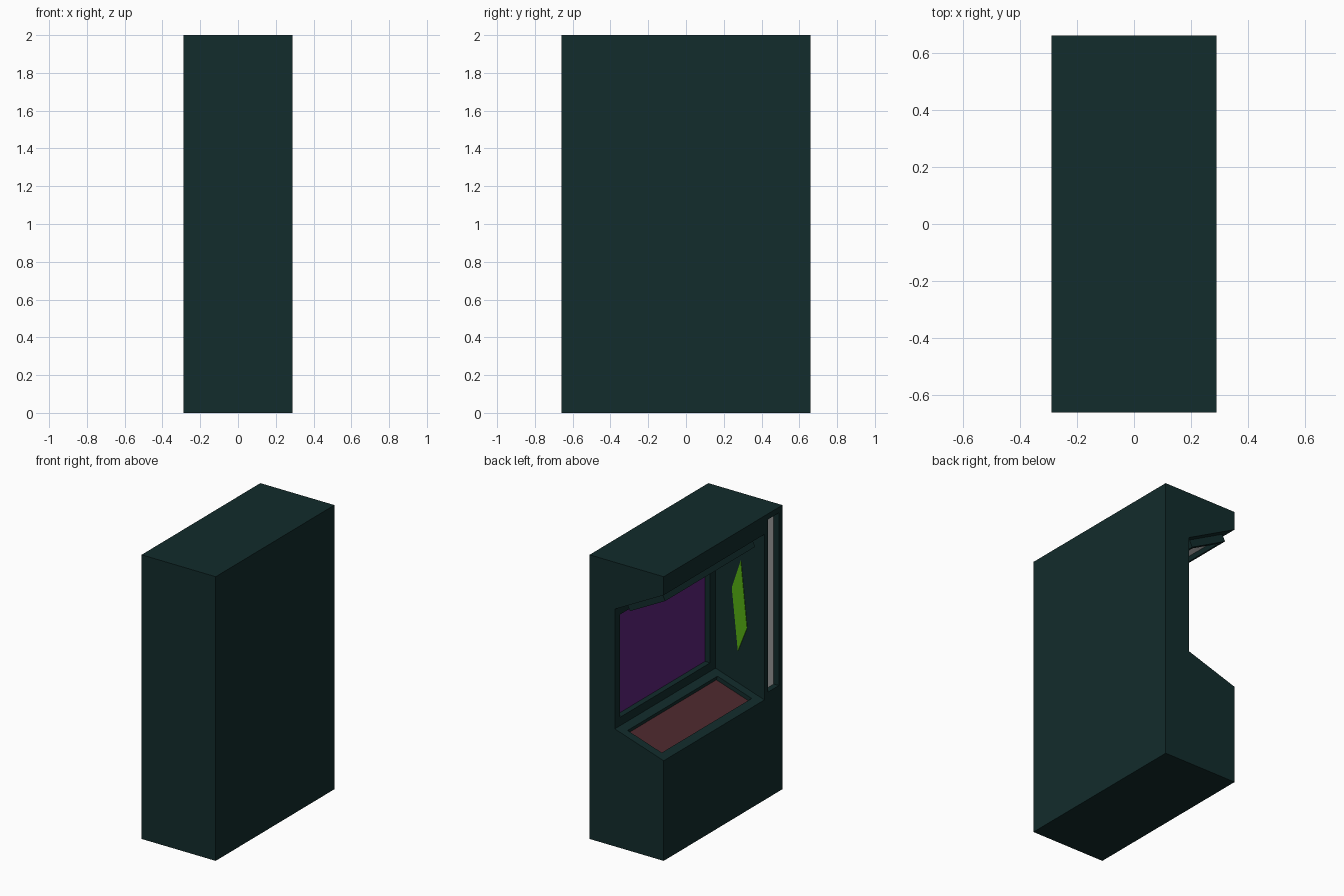
import bpy, bmesh
from mathutils import Vector

if "Cube" in bpy.data.objects:
    bpy.data.objects.remove(bpy.data.objects["Cube"])

X, Y, SIDE = 0.2885, 0.66, -0.46   # half width, half length, inner side of the full wall


def material(name, rgb):
    m = bpy.data.materials.new(name)
    m.diffuse_color = (*rgb, 1)
    m.use_nodes = True
    m.node_tree.nodes["Principled BSDF"].inputs["Base Color"].default_value = m.diffuse_color
    return m


TEAL = material("dark_teal", (0.006, 0.025, 0.025))
PURPLE = material("screen_purple", (0.11, 0.017, 0.2))
BROWN = material("panel_brown", (0.075, 0.022, 0.027))
GREEN = material("accent_green", (0.09, 0.42, 0.006))
GREY = material("light_grey", (0.8, 0.8, 0.8))


def prism(profile, y0, y1):
    """Extrude an x-z profile along y."""
    bm = bmesh.new()
    face = bm.faces.new([bm.verts.new((x, y0, z)) for x, z in profile])
    new = bmesh.ops.extrude_face_region(bm, geom=[face])["geom"]
    bmesh.ops.translate(bm, vec=(0, y1 - y0, 0),
                        verts=[v for v in new if isinstance(v, bmesh.types.BMVert)])
    bmesh.ops.recalc_face_normals(bm, faces=bm.faces)
    bm.normal_update()
    return bm


def nearest(bm, point):
    p = Vector(point)
    return min(bm.faces, key=lambda f: (f.calc_center_median() - p).length)


def inset(bm, face, margin, depth, slot=0):
    """Frame a face, then push it in or out."""
    bmesh.ops.inset_individual(bm, faces=[face], thickness=margin, depth=0,
                               use_even_offset=True)
    move = face.normal * depth
    new = bmesh.ops.extrude_face_region(bm, geom=[face])["geom"]
    bmesh.ops.translate(bm, vec=move,
                        verts=[v for v in new if isinstance(v, bmesh.types.BMVert)])
    inner = [f for f in new if isinstance(f, bmesh.types.BMFace)][0]
    if face.is_valid:
        bm.faces.remove(face)
    inner.material_index = slot
    bm.normal_update()
    return inner


def finish(bm, name, mats):
    me = bpy.data.meshes.new(name)
    bm.to_mesh(me)
    bm.free()
    for m in mats:
        me.materials.append(m)
    ob = bpy.data.objects.new(name, me)
    bpy.context.collection.objects.link(ob)
    return ob


# Main cabinet: C-shaped profile with sloped console and hood
INNER, LOW, HIGH, DESK, LIP = 0.092, 0.827, 1.67, 0.705, 1.87
bm = prism([(X, 0), (X, 2), (-X, 2), (-X, LIP), (INNER, HIGH), (INNER, LOW),
            (-X, DESK), (-X, 0)], SIDE, Y)
mid_x, mid_y = (INNER - X) / 2, (Y + SIDE) / 2
screen = nearest(bm, (INNER, mid_y, (LOW + HIGH) / 2))
desk = nearest(bm, (mid_x, mid_y, (LOW + DESK) / 2))
hood = nearest(bm, (mid_x, mid_y, (HIGH + LIP) / 2))
inset(bm, screen, 0.06, -0.04, 1)
inset(bm, desk, 0.06, -0.03, 2)
# Hood lamp: raised housing with a sunken light panel
lamp = inset(bm, hood, 0.06, 0.05)
inset(bm, lamp, 0.03, -0.03, 3)
finish(bm, "cabinet_body", [TEAL, PURPLE, BROWN, GREY])

# Full-height side wall with a sunken light strip on its open edge
bm = prism([(X, 0), (X, 2), (-X, 2), (-X, DESK), (-X, 0)], -Y, SIDE)
edge = nearest(bm, (-X, (SIDE - Y) / 2, (2 + DESK) / 2))
inset(bm, edge, 0.04, -0.04, 1)
finish(bm, "side_wall", [TEAL, GREY])

# Green slanted accent on the inside of the wall
bm = prism([(-0.107, 1.64), (-0.037, 1.43), (-0.084, 0.995), (-0.155, 1.175)],
           SIDE - 0.01, SIDE + 0.004)
finish(bm, "side_accent", [GREEN])
